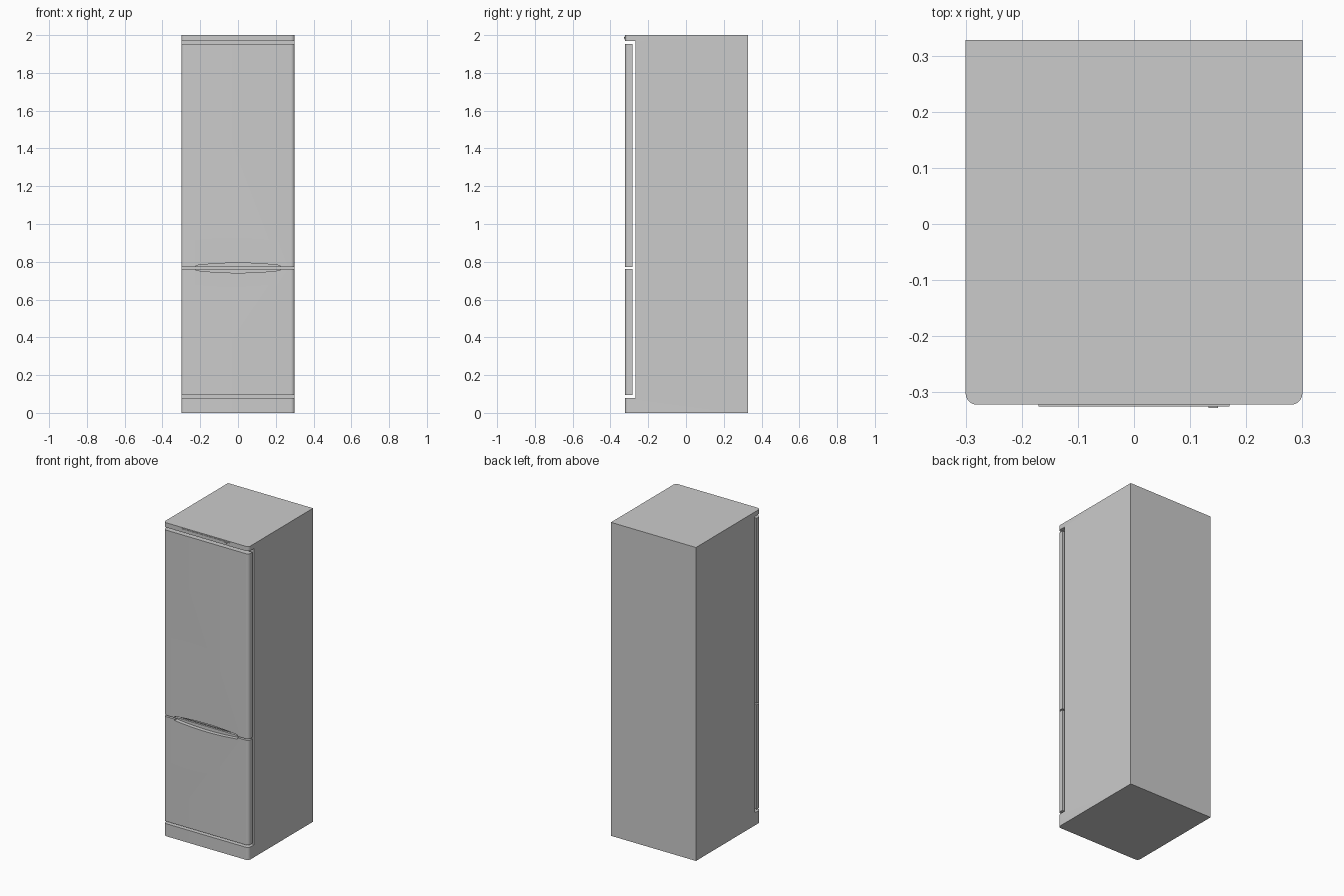
import bpy, bmesh, math

if "Cube" in bpy.data.objects:
    bpy.data.objects.remove(bpy.data.objects["Cube"])

BACK, FRONT, HALF_W, R = 0.328, -0.322, 0.30, 0.02
DOOR_BACK, CABINET_FRONT = -0.284, -0.267


def prism(name, pts, lo, hi, axis='Z'):
    """Extrude a 2D outline from lo to hi along Z (x,y points) or Y (x,z points)."""
    bm = bmesh.new()
    place = (lambda a, b, h: (a, b, h)) if axis == 'Z' else (lambda a, b, h: (a, h, b))
    rings = [[bm.verts.new(place(a, b, h)) for a, b in pts] for h in (lo, hi)]
    bm.faces.new(rings[0])
    bm.faces.new(rings[1])
    n = len(pts)
    for i in range(n):
        j = (i + 1) % n
        bm.faces.new((rings[0][i], rings[0][j], rings[1][j], rings[1][i]))
    bmesh.ops.recalc_face_normals(bm, faces=bm.faces)
    me = bpy.data.meshes.new(name)
    bm.to_mesh(me)
    bm.free()
    ob = bpy.data.objects.new(name, me)
    bpy.context.collection.objects.link(ob)
    return ob


def rect(x0, x1, y0, y1):
    return [(x0, y0), (x1, y0), (x1, y1), (x0, y1)]


def plan(back, steps=8):
    """Plan outline with rounded front corners."""
    right = [(HALF_W - R + R * math.sin(t), FRONT + R - R * math.cos(t))
             for t in (math.pi / 2 * i / steps for i in range(steps + 1))]
    left = [(-x, y) for x, y in reversed(right)]
    return left + right + [(HALF_W, back), (-HALF_W, back)]


def select(ob):
    bpy.ops.object.select_all(action='DESELECT')
    ob.select_set(True)
    bpy.context.view_layer.objects.active = ob


def cut(ob, cutter):
    mod = ob.modifiers.new("cut", 'BOOLEAN')
    mod.operation = 'DIFFERENCE'
    mod.solver = 'EXACT'
    mod.object = cutter
    select(ob)
    bpy.ops.object.modifier_apply(modifier=mod.name)


# Cabinet with top cap and plinth; the door space is cut from the front
cabinet = prism("cabinet", plan(BACK), 0, 2)
door_space = prism("door_space_cutter", rect(-0.5, 0.5, -0.5, CABINET_FRONT), 0.08, 1.97)
cut(cabinet, door_space)

# Doors, floating clear of the cabinet
lower = prism("freezer_door", plan(DOOR_BACK), 0.095, 0.763)
upper = prism("fridge_door", plan(DOOR_BACK), 0.772, 1.953)

# Shared lens-shaped hand recess across the door split
N, L, END, PEAK, MID = 24, 0.222, 0.013, 0.026, 0.7675
arc = [(-L + 2 * L * i / N, END + (PEAK - END) * (1 - (2 * i / N - 1) ** 2)) for i in range(N + 1)]
lens = [(x, MID + h) for x, h in arc] + [(x, MID - h) for x, h in reversed(arc)]
grip = prism("grip_cutter", lens, -0.4, FRONT + 0.025, 'Y')
for door in (lower, upper):
    cut(door, grip)

for ob in (cabinet, lower, upper):
    select(ob)
    bpy.ops.object.shade_smooth_by_angle(angle=math.radians(30))

for cutter in (door_space, grip):
    bpy.data.objects.remove(cutter, do_unlink=True)

# Control strip on the top cap, with a small button
prism("control_strip", rect(-0.17, 0.17, 1.977, 1.993), -0.325, FRONT + 0.001, 'Y')
prism("control_button", rect(0.133, 0.15, 1.981, 1.989), -0.328, -0.324, 'Y')
